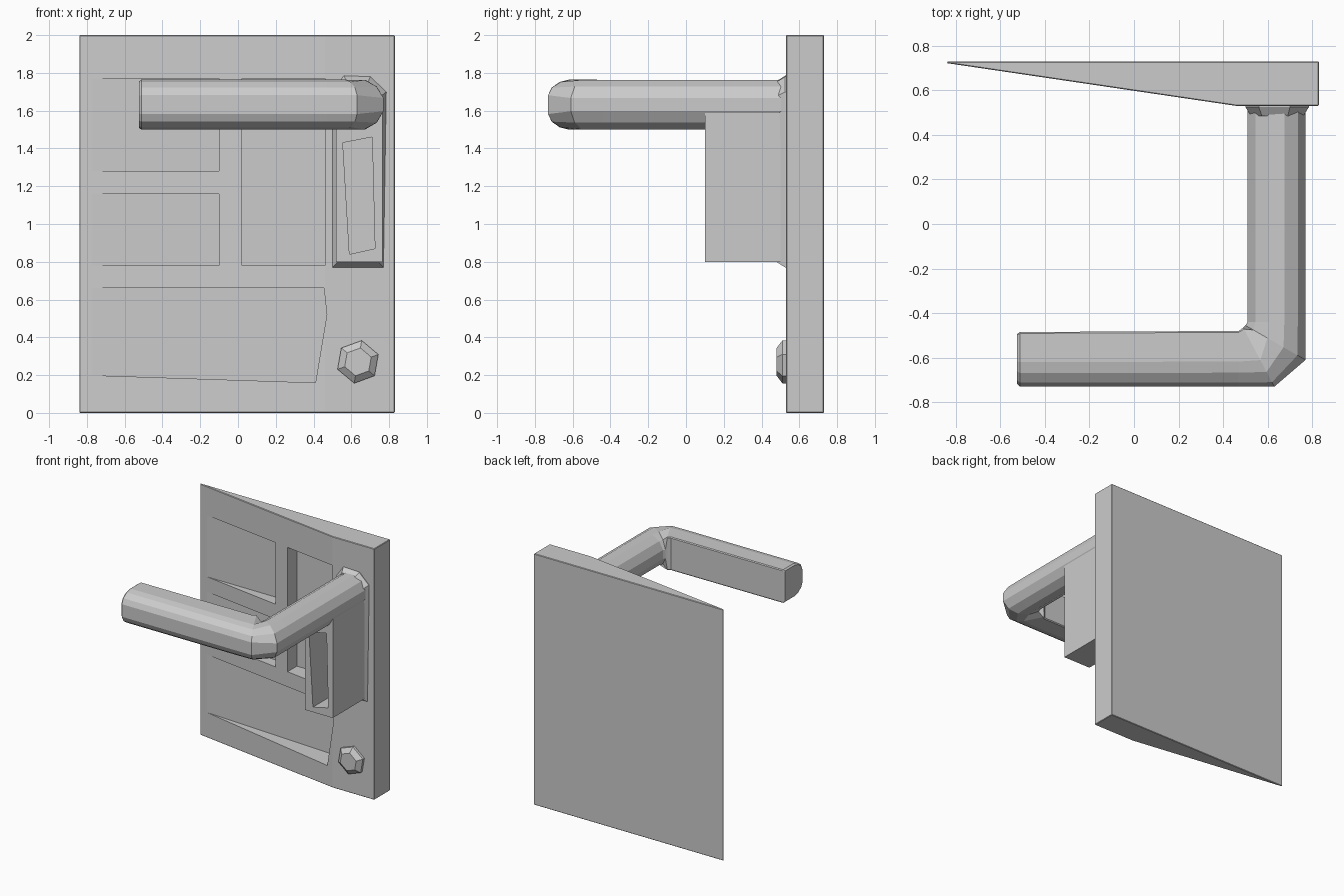
import bpy, bmesh, math

cube = bpy.data.objects.get("Cube")
if cube:
    bpy.data.objects.remove(cube, do_unlink=True)

grey = bpy.data.materials.new("plain grey")
grey.use_nodes = True
grey.diffuse_color = (0.6, 0.6, 0.6, 1)
grey.node_tree.nodes["Principled BSDF"].inputs["Base Color"].default_value = (0.6, 0.6, 0.6, 1)


def loft(name, rings, bevel=0):
    """Skin a closed solid over rings with equal point counts."""
    bm = bmesh.new()
    loops = [[bm.verts.new(p) for p in ring] for ring in rings]
    n = len(loops[0])
    for a, b in zip(loops, loops[1:]):
        for i in range(n):
            j = (i + 1) % n
            bm.faces.new((a[i], a[j], b[j], b[i]))
    bm.faces.new(loops[0])
    bm.faces.new(loops[-1])
    bmesh.ops.recalc_face_normals(bm, faces=bm.faces)
    mesh = bpy.data.meshes.new(name)
    bm.to_mesh(mesh)
    bm.free()
    mesh.materials.append(grey)
    obj = bpy.data.objects.new(name, mesh)
    bpy.context.collection.objects.link(obj)
    if bevel:
        mod = obj.modifiers.new("edge", "BEVEL")
        mod.width = bevel
        mod.segments = 1
        mod.limit_method = "ANGLE"
    return obj


def facing(outline, y, scale=1.0, shrink=0.0):
    """Place an (x, z) outline at depth y, optionally drawn in to its centre."""
    xs, zs = zip(*outline)
    cx, cz = (min(xs) + max(xs)) / 2, (min(zs) + max(zs)) / 2
    w, h = max(xs) - cx, max(zs) - cz
    sx, sz = scale * (w - shrink) / w, scale * (h - shrink) / h
    return [(cx + (x - cx) * sx, y, cz + (z - cz) * sz) for x, z in outline]


def box_outline(x0, x1, z0, z1):
    return [(x0, z0), (x1, z0), (x1, z1), (x0, z1)]


def cut(target, outlines, y0, y1):
    """Cut straight pockets into the target, then drop the cutters."""
    bpy.context.view_layer.objects.active = target
    for mod in list(target.modifiers):
        bpy.ops.object.modifier_apply(modifier=mod.name)
    for outline in outlines:
        cutter = loft("cutter", [facing(outline, y0), facing(outline, y1)])
        cutter.hide_render = True
        mod = target.modifiers.new("pocket", "BOOLEAN")
        mod.operation = "DIFFERENCE"
        mod.solver = "EXACT"
        mod.object = cutter
        bpy.ops.object.modifier_apply(modifier=mod.name)
        bpy.data.objects.remove(cutter, do_unlink=True)


# Wedge-shaped back plate, thin on its right, with recesses between flush ribs
section = [(-0.84, 0.73), (-0.84, 0.722), (0.46, 0.53), (0.83, 0.53), (0.83, 0.73)]
plate = loft("back_plate", [[(x, y, z) for x, y in section] for z in (0, 2)], 0.004)
pockets = [
    [(-0.8, 0.2), (0.41, 0.16), (0.47, 0.52), (0.455, 0.66), (-0.8, 0.66)],
    box_outline(0.02, 0.46, 0.78, 1.77),
    box_outline(-0.8, -0.1, 1.28, 1.77),
    box_outline(-0.8, -0.1, 0.78, 1.16),
]
cut(plate, pockets, 0.4, 0.712)

# Chamfered mounting flange
flange = [(0.5, 0.77), (0.77, 0.77), (0.785, 1.7), (0.7, 1.78), (0.56, 1.785), (0.5, 1.7)]
loft("mounting_flange", [facing(flange, 0.55), facing(flange, 0.525),
                         facing(flange, 0.485, shrink=0.025)])

# Slotted support block below the shaft
block = loft("support_block", [facing(box_outline(0.52, 0.765, 0.8, 1.6), y)
                               for y in (0.1, 0.5)])
cut(block, [[(0.59, 0.84), (0.725, 0.87), (0.71, 1.46), (0.555, 1.43)]], 0.0, 0.44)

# Lever: flat-backed grip turning through an elbow into a round shaft
half = [(1, 0.05), (0.85, 0.09), (0.5, 0.12), (0.1, 0.132), (-0.95, 0.132), (-1, 0.125)]
grip = half + [(u, -v) for u, v in reversed(half)]
turns = [math.radians(15 + 30 * i) for i in range(12)]
shaft = [(math.cos(a) / math.cos(turns[0]), 0.135 * math.sin(a)) for a in turns]


def lever_ring(profile, inner, outer, k=1.0):
    (ix, iy), (ox, oy) = inner, outer
    return [((ix + ox) / 2 + u * k * (ox - ix) / 2,
             (iy + oy) / 2 + u * k * (oy - iy) / 2, 1.632 + v * k) for u, v in profile]


loft("lever", [
    lever_ring(grip, (-0.525, -0.485), (-0.525, -0.725), 0.93),
    lever_ring(grip, (-0.512, -0.485), (-0.512, -0.73)),
    lever_ring(grip, (0.47, -0.48), (0.47, -0.73)),
    lever_ring(grip, (0.49, -0.465), (0.63, -0.73)),
    lever_ring(shaft, (0.5, -0.455), (0.77, -0.61)),
    lever_ring(shaft, (0.51, -0.44), (0.77, -0.44)),
    lever_ring(shaft, (0.51, 0.51), (0.77, 0.51)),
])

# Hexagonal bolt head
hexagon = [(0.635 + 0.115 * math.cos(a), 0.27 + 0.115 * math.sin(a))
           for a in (math.radians(60 * i + 20) for i in range(6))]
loft("bolt_head", [facing(hexagon, 0.55), facing(hexagon, 0.51), facing(hexagon, 0.48, 0.65)])
